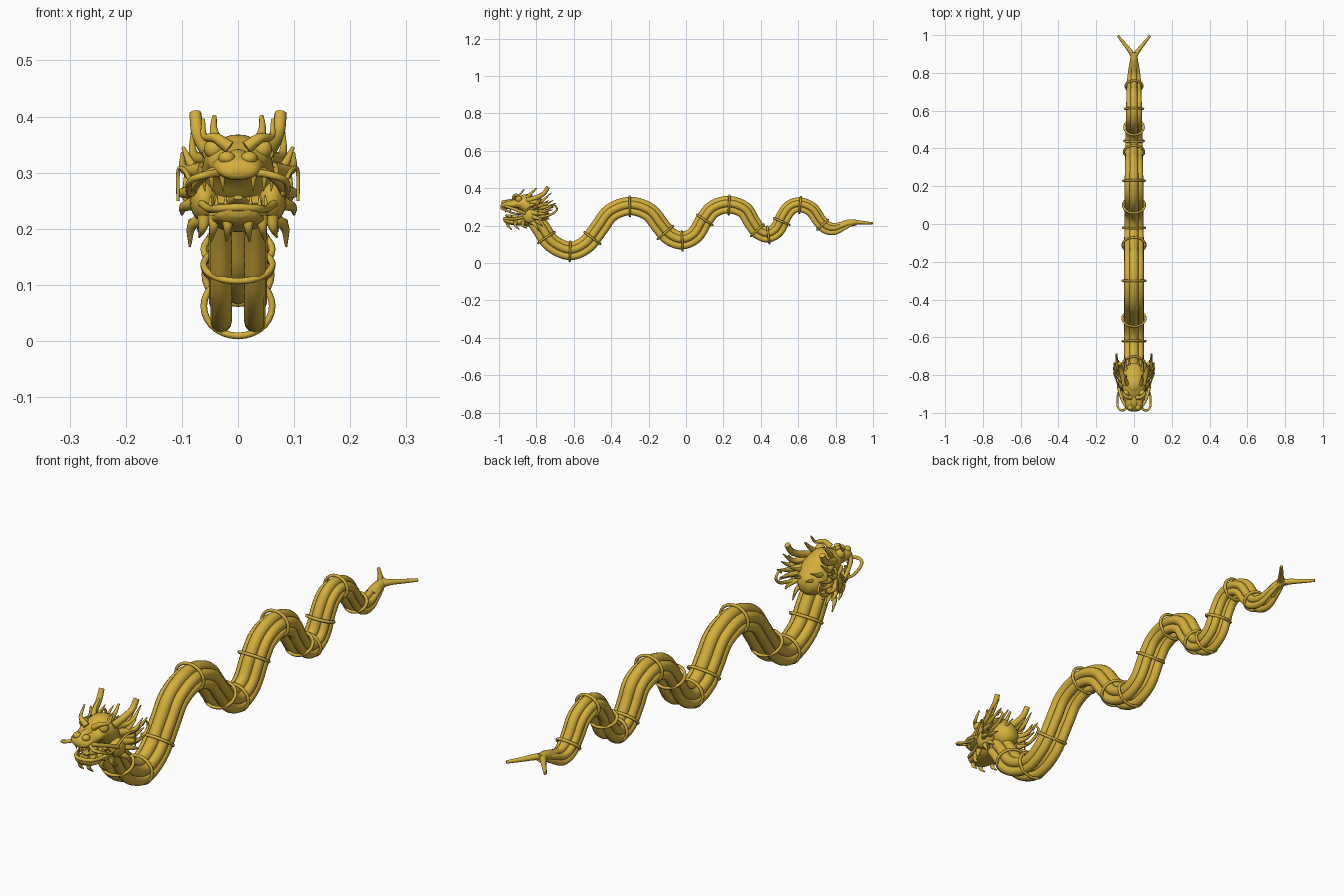
import bpy, math
from mathutils import Vector

if "Cube" in bpy.data.objects:
    bpy.data.objects.remove(bpy.data.objects["Cube"], do_unlink=True)

gold = bpy.data.materials.new("gold")
gold.use_nodes = True
gold.diffuse_color = (0.658, 0.429, 0.045, 1)
gold.node_tree.nodes["Principled BSDF"].inputs["Base Color"].default_value = gold.diffuse_color


def finish(name, mesh):
    obj = bpy.data.objects.new(name, mesh)
    bpy.context.collection.objects.link(obj)
    mesh.materials.clear()
    mesh.materials.append(gold)
    bpy.ops.object.select_all(action="DESELECT")
    obj.select_set(True)
    bpy.context.view_layer.objects.active = obj
    bpy.ops.object.shade_smooth_by_angle(angle=math.radians(50))
    return obj


def smooth_path(points, steps=5):
    """Catmull-Rom interpolation through tuples of any length."""
    pts = [Vector(p) for p in points]
    pts = [2 * pts[0] - pts[1]] + pts + [2 * pts[-1] - pts[-2]]
    out = []
    for a, b, c, d in zip(pts, pts[1:], pts[2:], pts[3:]):
        for i in range(steps):
            t = i / steps
            out.append(0.5 * (2 * b + (c - a) * t + (2 * a - 5 * b + 4 * c - d) * t ** 2
                              + (3 * b - a - 3 * c + d) * t ** 3))
    return out + [pts[-2]]


def tube(name, points, radii, cyclic=False, resolution=3):
    curve = bpy.data.curves.new(name, "CURVE")
    curve.dimensions = "3D"
    curve.bevel_depth = 1
    curve.bevel_resolution = resolution
    curve.use_fill_caps = True
    spline = curve.splines.new("POLY")
    spline.points.add(len(points) - 1)
    for point, p, r in zip(spline.points, points, radii):
        point.co = (*p, 1)
        point.radius = r
    spline.use_cyclic_u = cyclic
    temp = bpy.data.objects.new(name, curve)
    bpy.context.collection.objects.link(temp)
    graph = bpy.context.evaluated_depsgraph_get()
    mesh = bpy.data.meshes.new_from_object(temp.evaluated_get(graph))
    bpy.data.objects.remove(temp, do_unlink=True)
    return finish(name, mesh)


def strand(name, points, r0, r1):
    path = smooth_path(points)
    n = len(path) - 1
    tube(name, path, [r0 + (r1 - r0) * i / n for i in range(n + 1)], resolution=2)


def pair(name, points, r0, r1):
    for side, label in ((1, "left_"), (-1, "right_")):
        strand(label + name, [(side * x, y, z) for x, y, z in points], r0, r1)


def loft(name, sections, sides=20):
    """Closed skin through elliptical sections (y, z, half width, half height)."""
    rows = smooth_path(sections, 4)
    verts, faces = [], []
    for y, z, w, h in rows:
        for k in range(sides):
            a = math.tau * k / sides
            verts.append((w * math.cos(a), y, z + h * math.sin(a)))
    for r in range(len(rows) - 1):
        for k in range(sides):
            m = (k + 1) % sides
            faces.append((r * sides + k, r * sides + m, (r + 1) * sides + m, (r + 1) * sides + k))
    faces += [tuple(range(sides))[::-1], tuple(range(len(verts) - sides, len(verts)))]
    mesh = bpy.data.meshes.new(name)
    mesh.from_pydata(verts, [], faces)
    finish(name, mesh)


def ball(name, center, size):
    bpy.ops.mesh.primitive_uv_sphere_add(segments=16, ring_count=10, location=center)
    obj = bpy.context.object
    obj.name = name
    obj.scale = size
    obj.data.materials.append(gold)
    bpy.ops.object.shade_smooth_by_angle(angle=math.radians(50))


# Waving spine: y, z and scale
spine = smooth_path([
    (-.84, .27, .9), (-.78, .19, 1), (-.72, .105, 1), (-.62, .062, 1), (-.53, .10, 1),
    (-.46, .19, 1), (-.40, .267, 1), (-.30, .303, 1), (-.20, .272, 1), (-.14, .2, 1),
    (-.09, .143, 1), (-.02, .118, .97), (.05, .15, .95), (.10, .23, .95), (.15, .288, .95),
    (.23, .31, .95), (.31, .282, .92), (.35, .22, .9), (.39, .167, .87), (.44, .15, .85),
    (.49, .18, .85), (.525, .25, .83), (.56, .295, .82), (.61, .31, .8), (.67, .285, .78),
    (.71, .23, .75), (.745, .192, .72), (.79, .18, .65), (.84, .197, .5), (.88, .213, .34)])


def frame(i):
    a, b = spine[max(i - 1, 0)], spine[min(i + 1, len(spine) - 1)]
    t = Vector((0, b.x - a.x, b.y - a.y)).normalized()
    return Vector((0, spine[i].x, spine[i].y)), Vector((0, -t.z, t.y)), spine[i].z


def on_body(i, x, up):
    center, normal, scale = frame(i)
    return center + scale * (Vector((x, 0, 0)) + up * normal)


# Body: a bundle of five long lobes, open along the belly
lobes = {"back_lobe": (0, .027, .024),
         "left_side_lobe": (.031, .008, .021), "right_side_lobe": (-.031, .008, .021),
         "left_belly_lobe": (.030, -.028, .019), "right_belly_lobe": (-.030, -.028, .019)}
for name, (x, up, r) in lobes.items():
    tube(name, [on_body(i, x, up) for i in range(len(spine))],
         [r * s.z for s in spine], resolution=4)

# Binding rings at crests, troughs and slopes
for y in (-.745, -.62, -.505, -.30, -.115, -.02, .10, .23, .385, .44, .51, .61, .73):
    i = min(range(len(spine)), key=lambda k: abs(spine[k].x - y))
    loop = [math.tau * k / 28 for k in range(28)]
    tube("body_ring", [on_body(i, .061 * math.cos(a), .053 * math.sin(a)) for a in loop],
         [.006] * 28, cyclic=True, resolution=2)

# Forked tail
strand("tail_stem", [(0, .83, .195), (0, .87, .212), (0, .91, .217)], .025, .016)
pair("tail_fork", [(0, .885, .216), (.02, .915, .218), (.05, .953, .215), (.085, .996, .212)], .015, .006)

# Skull, snout and lower jaw
loft("skull", [(-.735, .265, .025, .025), (-.76, .27, .048, .05), (-.80, .285, .062, .068),
               (-.85, .305, .064, .058), (-.89, .32, .057, .036), (-.93, .312, .049, .024),
               (-.965, .31, .044, .023), (-.985, .305, .034, .017), (-.992, .302, .015, .008)])
loft("lower_jaw", [(-.78, .235, .04, .035), (-.83, .228, .055, .034), (-.88, .22, .052, .02),
                   (-.93, .219, .045, .015), (-.96, .225, .037, .016), (-.975, .232, .02, .01)])
loft("tongue", [(-.84, .245, .025, .012), (-.90, .243, .024, .01), (-.945, .25, .018, .009),
                (-.965, .256, .008, .004)])

# Lips
strand("upper_lip", [(-.083, -.86, .265), (-.07, -.91, .285), (-.045, -.96, .302), (0, -.983, .31),
                     (.045, -.96, .302), (.07, -.91, .285), (.083, -.86, .265)], .008, .008)
strand("lower_lip", [(-.07, -.85, .25), (-.052, -.91, .236), (-.036, -.957, .236), (0, -.973, .238),
                     (.036, -.957, .236), (.052, -.91, .236), (.07, -.85, .25)], .007, .007)

# Cheeks, eyes, brows, nostrils
for side, label in ((1, "left_"), (-1, "right_")):
    ball(label + "cheek", (side * .06, -.83, .25), (.026, .045, .038))
    ball(label + "eye", (side * .043, -.895, .342), (.018, .018, .018))
    ball(label + "nostril", (side * .02, -.972, .326), (.015, .015, .012))
ball("forehead", (0, -.85, .342), (.042, .045, .026))
ball("nose_bridge", (0, -.93, .326), (.02, .045, .016))
pair("brow", [(.015, -.92, .345), (.04, -.915, .362), (.06, -.89, .365), (.062, -.865, .395)], .012, .003)

# Horns
pair("horn", [(.05, -.85, .335), (.062, -.80, .35), (.072, -.76, .372), (.076, -.738, .406)], .014, .011)
pair("small_horn", [(.035, -.85, .35), (.043, -.825, .375), (.042, -.80, .40)], .011, .004)
pair("ear", [(.055, -.83, .29), (.08, -.80, .31), (.098, -.775, .345)], .016, .003)

# Teeth
for x, y in ((.028, -.967), (.048, -.94), (.062, -.905)):
    pair("upper_tooth", [(x, y, .297), (x * .98, y, .284), (x * .95, y + .004, .267)], .007, .001)
    pair("lower_tooth", [(x * .8, y + .006, .232), (x * .8, y + .006, .245), (x * .78, y + .01, .26)], .006, .001)

# Mane locks sweeping back from the cheeks
for x, y, z in ((.082, -.72, .375), (.10, -.735, .335), (.092, -.695, .32), (.105, -.73, .265),
                (.088, -.71, .285), (.10, -.76, .225), (.08, -.73, .235), (.086, -.785, .168),
                (.07, -.765, .195), (.045, -.71, .335), (.025, -.705, .30)):
    root = (x * .6, -.83, .275 + (z - .275) * .5)
    middle = (x * .95, (y - .83) / 2, .27 + (z - .275) * .6)
    pair("mane_lock", [root, middle, (x, y, z)], .016, .002)
pair("mane_curl", [(.06, -.81, .25), (.088, -.76, .25), (.093, -.715, .262), (.092, -.69, .288),
                   (.09, -.705, .31), (.09, -.722, .298)], .008, .003)

# Whiskers and beard
pair("whisker", [(.035, -.97, .30), (.062, -.987, .295), (.085, -.97, .285), (.088, -.92, .265),
                 (.08, -.875, .265), (.092, -.83, .30), (.106, -.795, .305), (.107, -.79, .25)], .007, .003)
for x, y, z in ((.018, -.94, .178), (.042, -.90, .178), (.06, -.86, .185)):
    pair("beard_lock", [(x, y - .01, .222), (x * 1.05, y - .012, .2), (x * 1.15, y + .01, z)], .013, .002)
